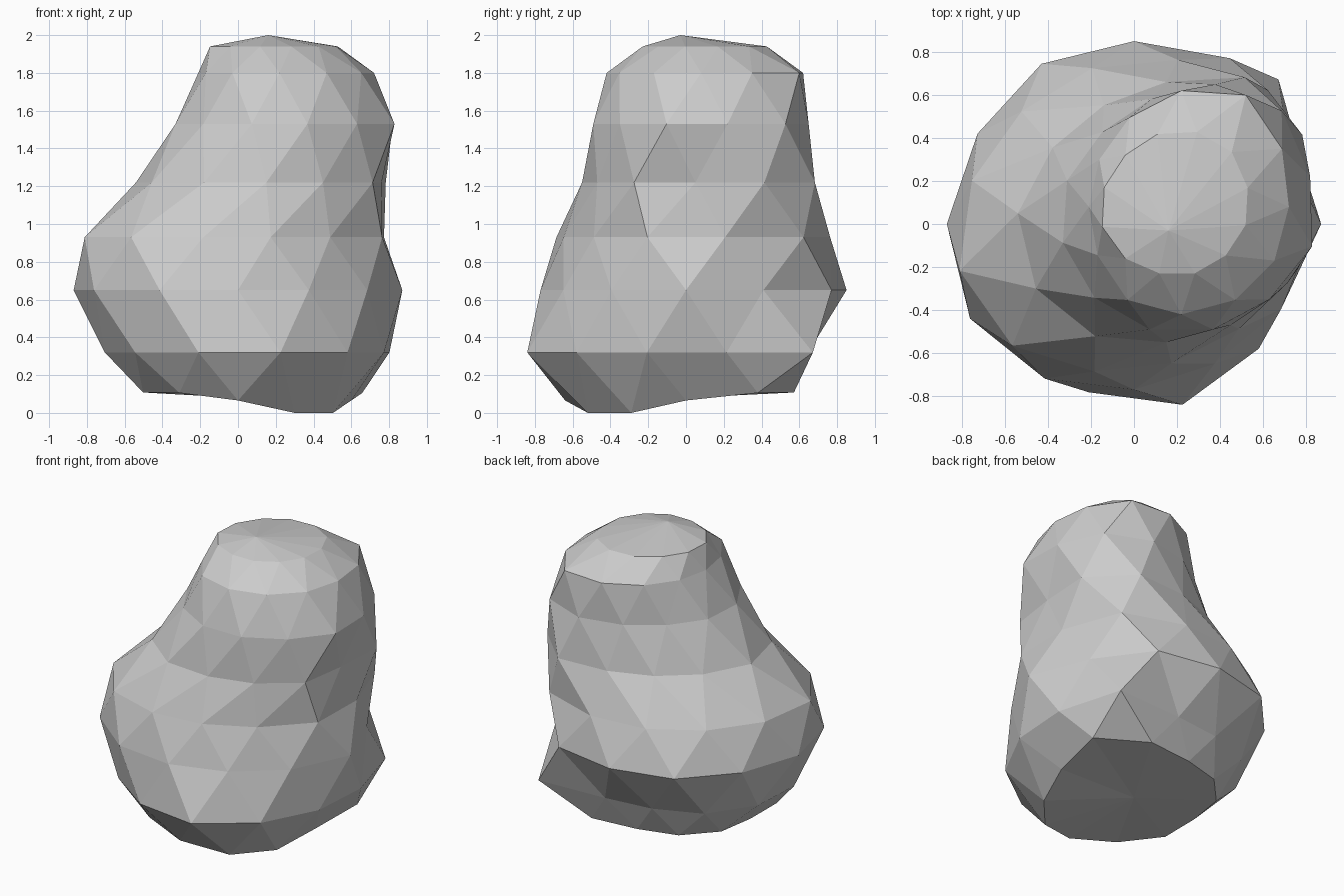
import bpy, bmesh, math

if "Cube" in bpy.data.objects:
    bpy.data.objects.remove(bpy.data.objects["Cube"])

# Boulder cross-sections: (centre x, centre y, height), then radii every 30 degrees
# from +x; every second section is turned by half a step
SECTIONS = [
    ((0.00, 0.00, 0.11), (.60, .76, .66, .54, .54, .53, .50, .58, .62, .64, .60, .58)),
    ((0.00, 0.00, 0.32), (.83, .95, .67, .63, .68, .71, .73, .77, .81, .87, .82, .80)),
    ((0.00, 0.00, 0.65), (.87, .82, .89, .85, .86, .84, .87, .88, .83, .77, .75, .79)),
    ((0.00, 0.00, 0.93), (.80, .88, .79, .75, .74, .78, .84, .80, .71, .67, .69, .79)),
    ((0.15, 0.05, 1.22), (.61, .73, .73, .61, .58, .61, .69, .70, .66, .60, .60, .65)),
    ((0.22, 0.06, 1.53), (.62, .66, .61, .54, .52, .55, .57, .57, .57, .57, .58, .63)),
    ((0.22, 0.08, 1.80), (.50, .54, .60, .54, .48, .44, .43, .45, .50, .50, .50, .50)),
    ((0.20, 0.08, 1.94), (.34, .36, .36, .35, .34, .35, .36, .34, .32, .32, .32, .33)),
]
N = 12

bm = bmesh.new()
rings = []
for i, ((cx, cy, z), radii) in enumerate(SECTIONS):
    ring = []
    for k, r in enumerate(radii):
        a = 2 * math.pi * (k + (i % 2) / 2) / N
        # The base dips to the ground only at its front right corner
        dip = 0.12 * max(0, math.cos(a + math.pi / 4)) ** 3 if i == 0 else 0
        ring.append(bm.verts.new((cx + r * math.cos(a), cy + r * math.sin(a),
                                  max(0, z - dip))))
    rings.append(ring)

# Sides: triangles zigzag between the staggered sections
for i, (low, high) in enumerate(zip(rings, rings[1:])):
    for k in range(N):
        n = (k + 1) % N
        if i % 2 == 0:
            bm.faces.new((low[k], low[n], high[k]))
            bm.faces.new((low[n], high[n], high[k]))
        else:
            bm.faces.new((low[k], low[n], high[n]))
            bm.faces.new((low[k], high[n], high[k]))

# Crown and underside fans
top = bm.verts.new((0.16, -0.03, 2.0))
base = bm.verts.new((0.0, 0.0, 0.08))
for k in range(N):
    n = (k + 1) % N
    bm.faces.new((rings[-1][k], rings[-1][n], top))
    bm.faces.new((rings[0][n], rings[0][k], base))

# Lowest point of the rock rests on the ground
low_z = min(v.co.z for v in bm.verts)
for v in rings[0]:
    v.co.z -= low_z
bmesh.ops.recalc_face_normals(bm, faces=bm.faces)

mesh = bpy.data.meshes.new("boulder")
bm.to_mesh(mesh)
bm.free()
bpy.context.collection.objects.link(bpy.data.objects.new("boulder", mesh))
